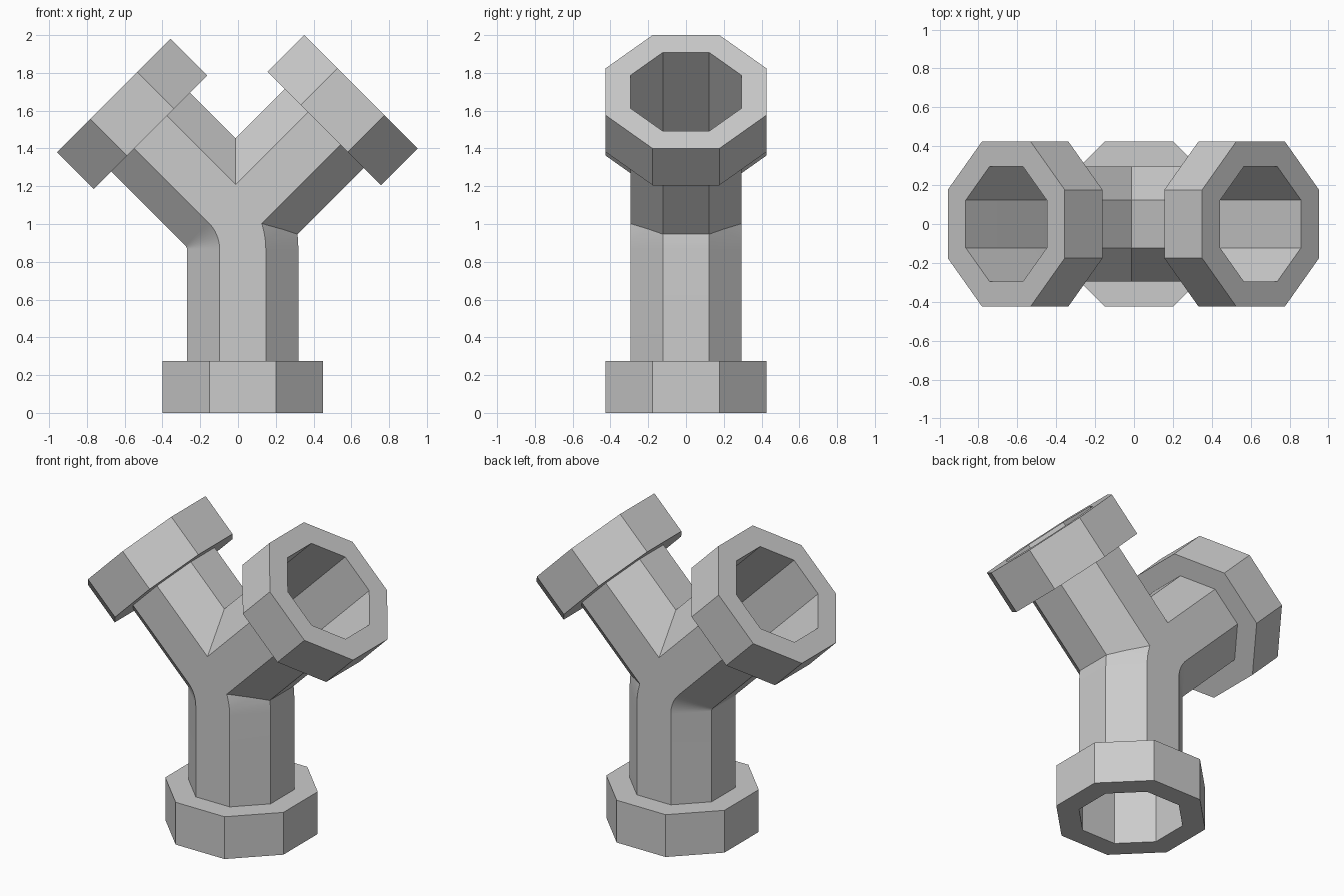
import bpy, bmesh
from math import cos, sin, tan, pi, radians
from mathutils import Vector

if "Cube" in bpy.data.objects:
    bpy.data.objects.remove(bpy.data.objects["Cube"])

PIPE, COLLAR, COLLAR_LEN = 0.295, 0.425, 0.275
S = 0.5 ** 0.5
CX = 0.025                                   # axis of the vertical pipe
Y = Vector((0, 1, 0))

# End centre and outward direction of each opening
ENDS = {
    "bottom": (Vector((CX, 0, 0)), Vector((0, 0, -1))),
    "left": (Vector((-0.657, 0, 1.6806)), Vector((-S, 0, S))),
    "right": (Vector((0.651, 0, 1.70)), Vector((S, 0, S))),
}


def octagon(centre, across, apothem):
    r = apothem / cos(pi / 8)
    return [centre + across * (r * cos(pi / 8 + k * pi / 4))
            + Y * (r * sin(pi / 8 + k * pi / 4)) for k in range(8)]


def loft(name, rings, caps):
    bm = bmesh.new()
    loops = [[bm.verts.new(p) for p in ring] for ring in rings]
    for a, b in zip(loops, loops[1:]):
        for i in range(8):
            j = (i + 1) % 8
            bm.faces.new((a[i], a[j], b[j], b[i]))
    if caps:
        bm.faces.new(loops[0][::-1])
        bm.faces.new(loops[-1])
    bmesh.ops.recalc_face_normals(bm, faces=bm.faces)
    mesh = bpy.data.meshes.new(name)
    bm.to_mesh(mesh)
    bm.free()
    obj = bpy.data.objects.new(name, mesh)
    bpy.context.collection.objects.link(obj)
    return obj


# Main pipe: straight up, tight bend, then the left arm
R = PIPE + 0.025
pivot = Vector((CX - R, 0, 1.0236 - (CX - R) - R / S))
rings = [octagon(ENDS["bottom"][0], Vector((1, 0, 0)), PIPE)]
for i in range(9):
    t = radians(45) * i / 8
    e = Vector((cos(t), 0, sin(t)))
    rings.append(octagon(pivot + e * R, e, PIPE))
rings.append(octagon(ENDS["left"][0], Vector((S, 0, S)), PIPE))
body = loft("pipe_body", rings, True)

# Right arm, starting inside the main pipe
centre, d = ENDS["right"]
across = Vector((S, 0, -S))
start = Vector(((1.0236 - 1.049) / 2, 0, (1.0236 + 1.049) / 2))
arm = loft("right_arm_helper",
           [octagon(start, across, PIPE), octagon(centre, across, PIPE)], True)

# Join both pipes into one skin
mod = body.modifiers.new("join", 'BOOLEAN')
mod.operation = 'UNION'
mod.solver = 'EXACT'
mod.object = arm
bpy.context.view_layer.objects.active = body
body.select_set(True)
bpy.ops.object.modifier_apply(modifier=mod.name)
bpy.data.objects.remove(arm)

# Open the three pipe ends
bm = bmesh.new()
bm.from_mesh(body.data)
lids = [f for f in bm.faces
        if any(all(abs((v.co - c).dot(n)) < 1e-3 and (v.co - c).length < 0.4
                   for v in f.verts) for c, n in ENDS.values())]
bmesh.ops.delete(bm, geom=lids, context='FACES')
bm.to_mesh(body.data)
bm.free()
bpy.ops.object.shade_smooth_by_angle(angle=radians(20))

# Octagonal collars around each opening
for side, (c, n) in ENDS.items():
    across = Y.cross(n)
    back = c - n * COLLAR_LEN
    loft("collar_" + side, [octagon(back, across, PIPE), octagon(back, across, COLLAR),
                            octagon(c, across, COLLAR), octagon(c, across, PIPE)], False)
